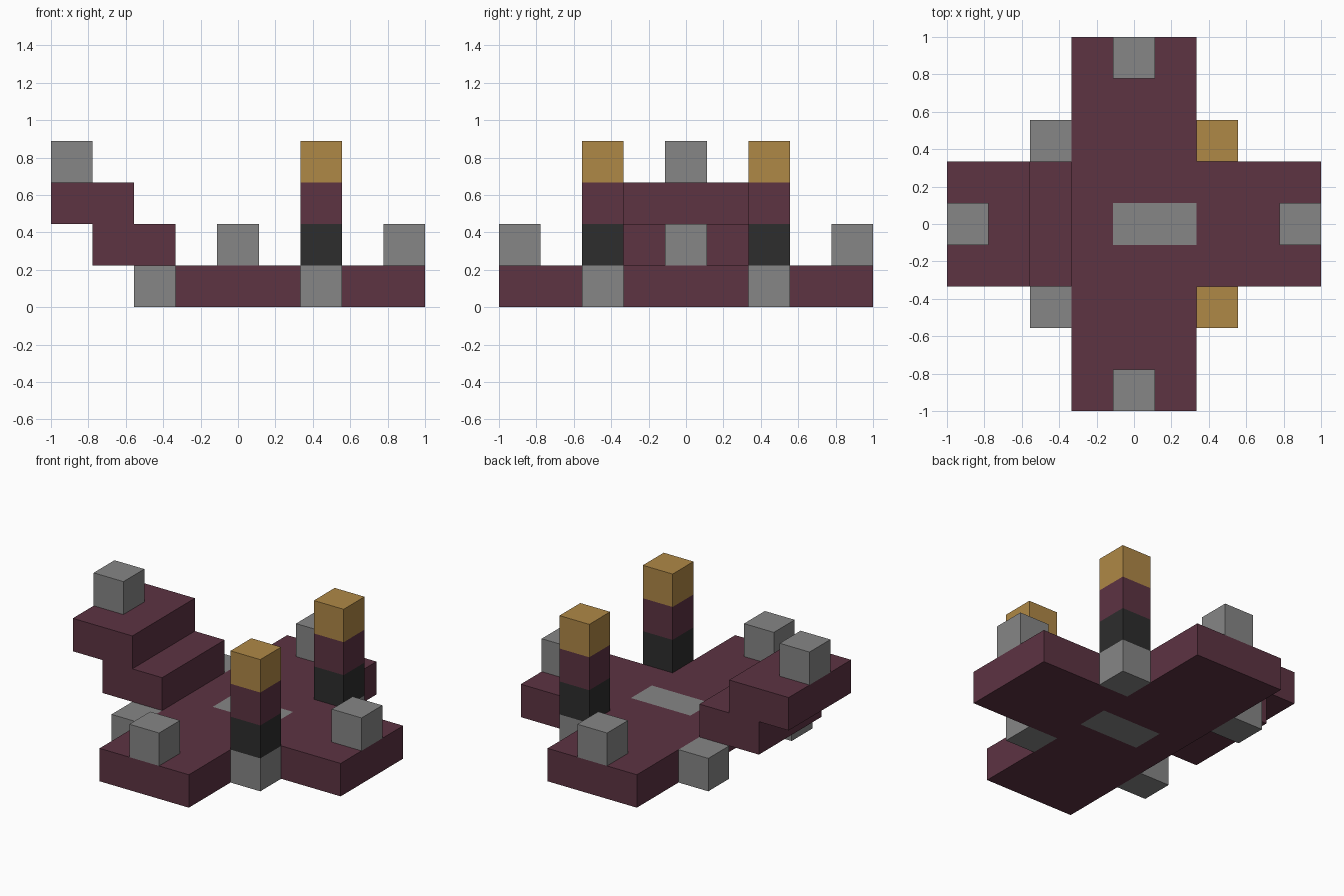
import bpy
import bmesh
from mathutils import Vector

cube = bpy.data.objects.get("Cube")
if cube:
    bpy.data.objects.remove(cube, do_unlink=True)

U = 2 / 9  # one block


def make_material(name, rgb):
    mat = bpy.data.materials.new(name)
    mat.use_nodes = True
    mat.diffuse_color = (*rgb, 1)
    bsdf = next(n for n in mat.node_tree.nodes if n.type == 'BSDF_PRINCIPLED')
    bsdf.inputs["Base Color"].default_value = (*rgb, 1)
    bsdf.inputs["Roughness"].default_value = 0.8
    return mat


maroon = make_material("maroon", (0.109, 0.033, 0.055))
grey = make_material("grey", (0.24, 0.24, 0.24))
charcoal = make_material("charcoal", (0.026, 0.026, 0.026))
gold = make_material("gold", (0.43, 0.246, 0.061))


def finish(bm, name, *mats):
    bmesh.ops.recalc_face_normals(bm, faces=bm.faces[:])
    mesh = bpy.data.meshes.new(name)
    bm.to_mesh(mesh)
    bm.free()
    for mat in mats:
        mesh.materials.append(mat)
    obj = bpy.data.objects.new(name, mesh)
    bpy.context.collection.objects.link(obj)
    return obj


def block(name, x, y, level, mat):
    """One cube; x and y are its centre and level its bottom, in blocks."""
    bm = bmesh.new()
    bmesh.ops.create_cube(bm, size=U)
    bmesh.ops.translate(bm, verts=bm.verts[:], vec=Vector((x, y, level + 0.5)) * U)
    return finish(bm, name, mat)


def extruded(faces_geom, bm, vec):
    result = bmesh.ops.extrude_face_region(bm, geom=faces_geom, use_keep_orig=True)
    verts = [v for v in result["geom"] if isinstance(v, bmesh.types.BMVert)]
    bmesh.ops.translate(bm, verts=verts, vec=vec)


# Base slab: three-armed floor cut from a grid, with an inlaid grey strip
bm = bmesh.new()
bmesh.ops.create_grid(bm, x_segments=9, y_segments=9, size=1)
outside = []
for f in bm.faces:
    c = f.calc_center_median() / U
    in_cross = abs(c.x) < 1.6 or (c.x > 0 and abs(c.y) < 1.6)
    if not in_cross:
        outside.append(f)
bmesh.ops.delete(bm, geom=outside, context='FACES')
extruded(bm.faces[:], bm, (0, 0, U))
for f in bm.faces:
    c = f.calc_center_median() / U
    in_strip = abs(c.y) < 0.4 and -0.4 < c.x < 1.4
    f.material_index = 1 if in_strip and abs(f.normal.z) > 0.5 else 0
finish(bm, "base_floor", maroon, grey)

# Rising steps on the right side
profile = [(-1.5, 1), (-3.5, 1), (-3.5, 2), (-4.5, 2),
           (-4.5, 3), (-2.5, 3), (-2.5, 2), (-1.5, 2)]
bm = bmesh.new()
face = bm.faces.new([bm.verts.new((x * U, -1.5 * U, z * U)) for x, z in profile])
extruded([face], bm, (0, 3 * U, 0))
finish(bm, "raised_steps", maroon)

# Corner blocks and the two striped columns
for side, label in ((-1, "front"), (1, "back")):
    block(f"{label}_corner_block", -2, 2 * side, 0, grey)
    parts = (("foot", grey), ("lower", charcoal), ("upper", maroon), ("cap", gold))
    for level, (part, mat) in enumerate(parts):
        block(f"{label}_column_{part}", 2, 2 * side, level, mat)
    block(f"{label}_end_block", 0, 4 * side, 1, grey)

# Blocks on the left arm and on top of the steps
block("left_end_block", 4, 0, 1, grey)
block("step_top_block", -4, 0, 3, grey)
